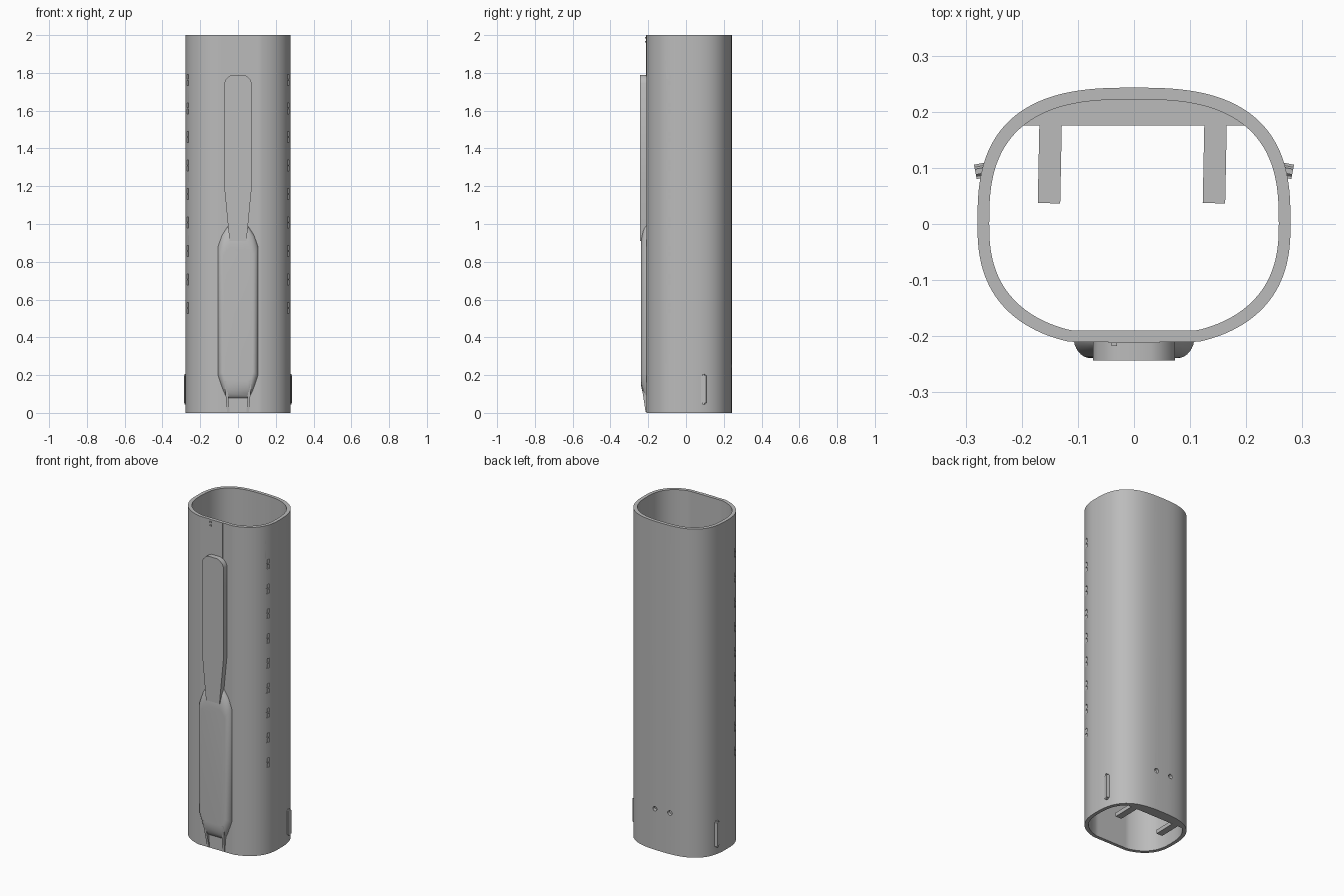
import bpy, bmesh, math
from mathutils import Matrix, Vector

cube = bpy.data.objects.get("Cube")
if cube:
    bpy.data.objects.remove(cube, do_unlink=True)

grey = bpy.data.materials.new("plain_grey")
grey.use_nodes = True
colour = (0.5, 0.5, 0.5, 1)
grey.diffuse_color = colour
grey.node_tree.nodes["Principled BSDF"].inputs["Base Color"].default_value = colour


def finish(name, bm, angle=35):
    bmesh.ops.recalc_face_normals(bm, faces=bm.faces)
    mesh = bpy.data.meshes.new(name)
    bm.to_mesh(mesh)
    bm.free()
    mesh.materials.append(grey)
    ob = bpy.data.objects.new(name, mesh)
    bpy.context.collection.objects.link(ob)
    smooth(ob, angle)
    return ob


def smooth(ob, angle=35):
    bpy.ops.object.select_all(action='DESELECT')
    ob.select_set(True)
    bpy.context.view_layer.objects.active = ob
    bpy.ops.object.shade_smooth_by_angle(angle=math.radians(angle))


def loft(bm, rings, closed=False):
    """Skin a list of equal rings; cap the ends unless the loft closes on itself."""
    loops = [[bm.verts.new(p) for p in ring] for ring in rings]
    pairs = list(zip(loops, loops[1:]))
    if closed:
        pairs.append((loops[-1], loops[0]))
    for a, b in pairs:
        for i in range(len(a)):
            j = (i + 1) % len(a)
            bm.faces.new((a[i], a[j], b[j], b[i]))
    if not closed:
        bm.faces.new(loops[0])
        bm.faces.new(loops[-1])


def box(bm, centre, size, turn=0):
    m = Matrix.Translation(centre) @ Matrix.Rotation(turn, 4, 'Z') @ Matrix.Diagonal((*size, 1))
    bmesh.ops.create_cube(bm, size=1, matrix=m)


def outline(a, back, front, flat, count=128):
    """Rounded-square section with a flattened front."""
    pts = []
    for i in range(count):
        t = 2 * math.pi * i / count
        c, s = math.cos(t), math.sin(t)
        p, b = (2 / 2.75, back) if s >= 0 else (2 / 2.5, front)
        x = a * math.copysign(abs(c) ** p, c)
        y = b * math.copysign(abs(s) ** p, s)
        pts.append((x, max(y, -flat)))
    return pts


def mirrored(half):
    return half + [(-x, z) for x, z in reversed(half)]


# Hollow tube
outer = outline(0.279, 0.243, 0.22, 0.21)
inner = outline(0.258, 0.222, 0.2, 0.19)
bm = bmesh.new()
loft(bm, [[(x, y, z) for x, y in ring]
          for ring, z in ((outer, 0), (outer, 2), (inner, 2), (inner, 0))], closed=True)
tube = finish("tube", bm)

# Cutters: paired side notches and two round holes at the back
bm = bmesh.new()
for side in (-1, 1):
    for i in range(9):
        for dz in (-0.016, 0.016):
            box(bm, (side * 0.268, -0.105, 0.555 + 0.151 * i + dz), (0.014, 0.045, 0.025))
for x in (-0.06, 0.04):
    bmesh.ops.create_cone(bm, cap_ends=True, segments=20, radius1=0.014, radius2=0.014, depth=0.1,
                          matrix=Matrix.Translation((x, 0.235, 0.25)) @ Matrix.Rotation(math.pi / 2, 4, 'X'))
cutter = finish("cutter", bm)
cutter.hide_render = True
cut = tube.modifiers.new("cuts", 'BOOLEAN')
cut.operation = 'DIFFERENCE'
cut.solver = 'EXACT'
cut.object = cutter
bpy.context.view_layer.objects.active = tube
bpy.ops.object.modifier_apply(modifier=cut.name)
bpy.data.objects.remove(cutter, do_unlink=True)
smooth(tube)

# Side ribs near the bottom
for side, label in ((1, "left"), (-1, "right")):
    bm = bmesh.new()
    box(bm, (side * 0.272, 0.095, 0.125), (0.022, 0.026, 0.16), -side * 0.2)
    bmesh.ops.bevel(bm, geom=[e for e in bm.edges if abs(e.verts[0].co.z - e.verts[1].co.z) < 0.01
                              and abs(e.verts[0].co.x - e.verts[1].co.x) > 0.01],
                    offset=0.008, segments=3, affect='EDGES')
    finish(label + "_rib", bm)

# Inner ledge at the back, with two flat tabs
ledge = [(x, y) for x, y in outline(0.262, 0.226, 0.2, 0.19) if y > 0.175]
bm = bmesh.new()
loft(bm, [[(x, y, z) for x, y in ledge] for z in (0.002, 0.028)])
finish("inner_ledge", bm)
for x, label in ((0.144, "left"), (-0.15, "right")):
    bm = bmesh.new()
    box(bm, (x, 0.112, 0.015), (0.04, 0.15, 0.024), -0.02)
    finish(label + "_tab", bm)

# Clip body: rounded loft from its foot on the tube to its flat face
foot = mirrored([(0.05, 1.0), (0.085, 0.945), (0.108, 0.88), (0.108, 0.2), (0.08, 0.12), (0.06, 0.075)])
face = mirrored([(0.04, 0.87), (0.06, 0.86), (0.078, 0.83), (0.078, 0.22), (0.07, 0.185), (0.05, 0.17)])
rings = []
for i in range(9):
    a = math.pi / 2 * i / 8
    t = 1 - math.cos(a)
    rings.append([(p[0] + (q[0] - p[0]) * t, -0.2 - 0.039 * math.sin(a), p[1] + (q[1] - p[1]) * t)
                  for p, q in zip(foot, face)])
bm = bmesh.new()
loft(bm, rings)
finish("clip_body", bm)

# Clip blade: long tongue that narrows into the body
blade = mirrored([(0.03, 1.79), (0.048, 1.782), (0.065, 1.765), (0.073, 1.745), (0.073, 1.2), (0.045, 0.91)])
bm = bmesh.new()
loft(bm, [[(x, y, z) for x, z in blade] for y in (-0.2, -0.243)])
finish("clip_blade", bm)

# Wedge prongs below the clip
prong = [(-0.2, 0.005), (-0.214, 0.005), (-0.239, 0.17), (-0.2, 0.17)]
for side, label in ((1, "left"), (-1, "right")):
    bm = bmesh.new()
    loft(bm, [[(side * (x + 0.08 * z), y, z) for y, z in prong] for x in (0.044, 0.058)])
    finish(label + "_prong", bm)

# Thin strip above the blade and its two small pips
bm = bmesh.new()
box(bm, (0, -0.209, 1.87), (0.09, 0.006, 0.26))
finish("front_strip", bm)
bm = bmesh.new()
for z in (1.965, 1.985):
    box(bm, (-0.035, -0.213, z), (0.01, 0.008, 0.008))
finish("front_pips", bm)
